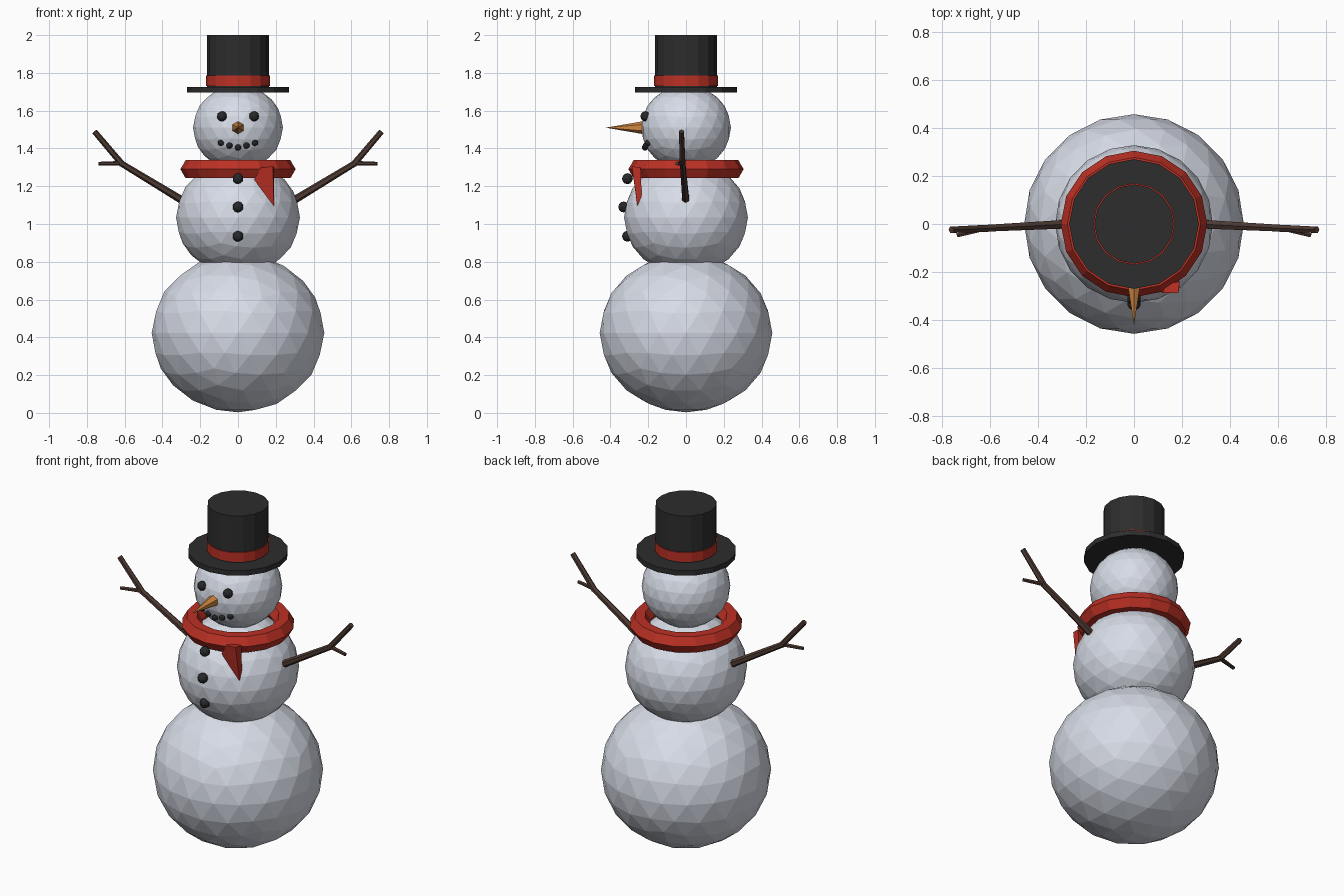
import bpy, bmesh, math
from mathutils import Vector

if "Cube" in bpy.data.objects:
    bpy.data.objects.remove(bpy.data.objects["Cube"])


def mat(name, col):
    m = bpy.data.materials.new(name)
    m.diffuse_color = (*col, 1)
    m.use_nodes = True
    m.node_tree.nodes["Principled BSDF"].inputs["Base Color"].default_value = m.diffuse_color
    return m


snow = mat("snow", (0.70, 0.735, 0.82))
coal = mat("coal", (0.022, 0.023, 0.025))
felt = mat("black_felt", (0.026, 0.026, 0.027))
red = mat("red_cloth", (0.50, 0.03, 0.018))
carrot = mat("carrot_orange", (0.62, 0.24, 0.055))
bark = mat("brown_bark", (0.075, 0.042, 0.032))


def finish(bm, name, m):
    bmesh.ops.recalc_face_normals(bm, faces=bm.faces)
    me = bpy.data.meshes.new(name)
    bm.to_mesh(me)
    bm.free()
    ob = bpy.data.objects.new(name, me)
    bpy.context.collection.objects.link(ob)
    me.materials.append(m)
    return ob


def ball(name, loc, r, rz, m, sub):
    bm = bmesh.new()
    bmesh.ops.create_icosphere(bm, subdivisions=sub, radius=1)
    bmesh.ops.scale(bm, vec=(r, r, rz), verts=bm.verts)
    bmesh.ops.translate(bm, vec=loc, verts=bm.verts)
    return finish(bm, name, m)


def rod(name, a, b, r1, r2, m, n):
    """Tapered n-sided rod from point a to point b."""
    a, b = Vector(a), Vector(b)
    bm = bmesh.new()
    bmesh.ops.create_cone(bm, cap_ends=True, segments=n, radius1=r1, radius2=r2,
                          depth=(b - a).length)
    bm.transform((b - a).to_track_quat('Z', 'Y').to_matrix().to_4x4())
    bmesh.ops.translate(bm, vec=(a + b) / 2, verts=bm.verts)
    return finish(bm, name, m)


# Body: three slightly squashed snowballs
ball("bottom_snowball", (0, 0, 0.423), 0.457, 0.42, snow, 3)
ball("middle_snowball", (0, 0, 1.035), 0.328, 0.305, snow, 3)
ball("head", (0, 0, 1.51), 0.238, 0.225, snow, 3)

# Face and buttons
for s in (-1, 1):
    ball("eye", (s * 0.085, -0.215, 1.57), 0.027, 0.027, coal, 2)
for x, y, z in ((-0.09, -0.2, 1.43), (-0.045, -0.212, 1.415), (0, -0.217, 1.405),
                (0.045, -0.212, 1.415), (0.09, -0.2, 1.43)):
    ball("mouth_pebble", (x, y, z), 0.017, 0.017, coal, 2)
for y, z in ((-0.31, 1.24), (-0.33, 1.09), (-0.31, 0.935)):
    ball("button", (0, y, z), 0.029, 0.029, coal, 2)
rod("nose", (0, -0.21, 1.51), (0, -0.425, 1.51), 0.037, 0, carrot, 6)

# Hat
rod("hat_brim", (0, 0, 1.695), (0, 0, 1.725), 0.27, 0.27, felt, 16)
rod("hat_crown", (0, 0, 1.715), (0, 0, 2.0), 0.165, 0.165, felt, 16)
rod("hat_band", (0, 0, 1.73), (0, 0, 1.785), 0.17, 0.17, red, 16)

# Scarf ring and hanging tail
bpy.ops.mesh.primitive_torus_add(major_segments=16, minor_segments=6, major_radius=0.25,
                                 minor_radius=0.055, location=(0, 0, 1.29))
scarf = bpy.context.object
scarf.name = "scarf_ring"
scarf.data.materials.append(red)
bm = bmesh.new()
for p in ((0.085, -0.275, 1.235), (0.122, -0.287, 1.30), (0.185, -0.287, 1.305),
          (0.19, -0.257, 1.095), (0.10, -0.245, 1.235), (0.13, -0.25, 1.30),
          (0.19, -0.24, 1.30), (0.19, -0.235, 1.15)):
    bm.verts.new(p)
bmesh.ops.convex_hull(bm, input=bm.verts)
finish(bm, "scarf_tail", red)

# Stick arms with a forked end
for s in (-1, 1):
    elbow = (s * 0.62, -0.018, 1.322)
    rod("arm", (s * 0.27, 0, 1.11), elbow, 0.021, 0.016, bark, 6)
    rod("arm_fork", (s * 0.612, -0.018, 1.315), (s * 0.76, -0.024, 1.49), 0.017, 0.015, bark, 6)
    rod("arm_twig", elbow, (s * 0.737, -0.047, 1.319), 0.012, 0.01, bark, 6)
